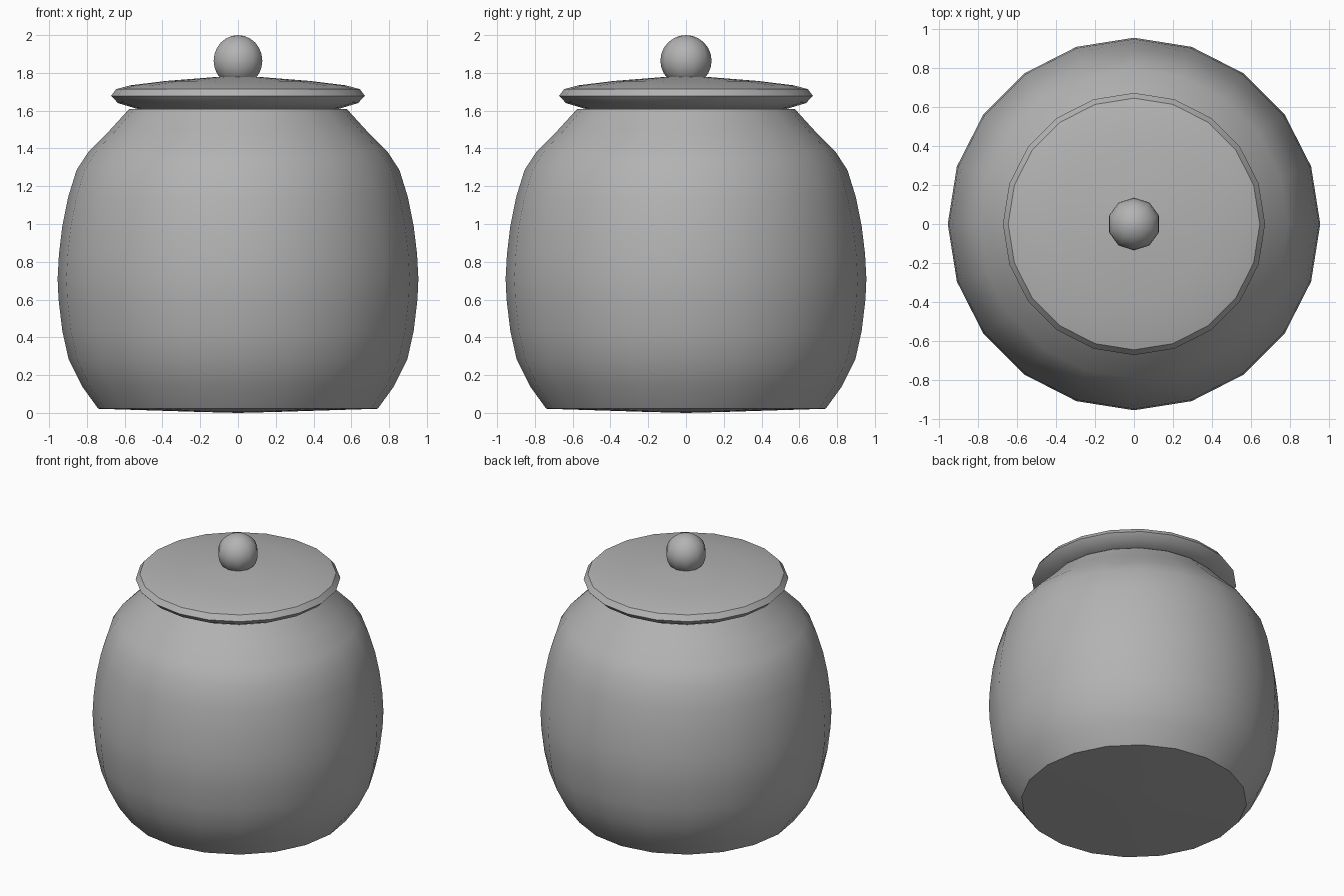
import bpy, bmesh, math

if "Cube" in bpy.data.objects:
    bpy.data.objects.remove(bpy.data.objects["Cube"])

mat = bpy.data.materials.new("grey_ceramic")
mat.diffuse_color = (0.45, 0.45, 0.45, 1)
mat.use_nodes = True
mat.node_tree.nodes["Principled BSDF"].inputs["Base Color"].default_value = mat.diffuse_color


def lathe(name, profile, sides, start=0.0, sharp=35):
    """Revolve (radius, height) points round z; radius 0 makes a pole."""
    bm = bmesh.new()
    rings = []
    for r, z in profile:
        if r == 0:
            rings.append([bm.verts.new((0, 0, z))] * sides)
        else:
            rings.append([bm.verts.new((r * math.cos(start + math.tau * i / sides),
                                        r * math.sin(start + math.tau * i / sides), z))
                          for i in range(sides)])
    for a, b in zip(rings, rings[1:]):
        for i in range(sides):
            j = (i + 1) % sides
            bm.faces.new(list(dict.fromkeys((a[i], a[j], b[j], b[i]))))
    bmesh.ops.recalc_face_normals(bm, faces=bm.faces)
    me = bpy.data.meshes.new(name)
    bm.to_mesh(me)
    bm.free()
    me.materials.append(mat)
    ob = bpy.data.objects.new(name, me)
    bpy.context.collection.objects.link(ob)
    bpy.ops.object.select_all(action='DESELECT')
    ob.select_set(True)
    bpy.context.view_layer.objects.active = ob
    bpy.ops.object.shade_smooth_by_angle(angle=math.radians(sharp))
    return ob


# Rounded jar body, slightly domed base, closed shoulder under the lid
lathe("jar_body", [(0, 0), (0.2, 0.005), (0.74, 0.022), (0.825, 0.14), (0.897, 0.285),
                   (0.93, 0.433), (0.95, 0.6), (0.955, 0.71), (0.948, 0.84),
                   (0.93, 0.99), (0.9, 1.14), (0.855, 1.285), (0.79, 1.385),
                   (0.68, 1.495), (0.575, 1.61), (0, 1.612)], 20)

# Overhanging lid with rounded rim
lathe("lid", [(0, 1.608), (0.535, 1.61), (0.635, 1.64), (0.672, 1.678), (0.645, 1.714),
              (0.57, 1.734), (0.385, 1.757), (0.12, 1.778), (0, 1.781)], 20)

# Ball knob
c, r, n = 1.8645, 0.1355, 12
knob = [(0 if i in (0, n) else r * math.sin(math.pi * i / n),
         c - r * math.cos(math.pi * i / n)) for i in range(n + 1)]
lathe("knob", knob, 10, math.pi / 2, 50)
